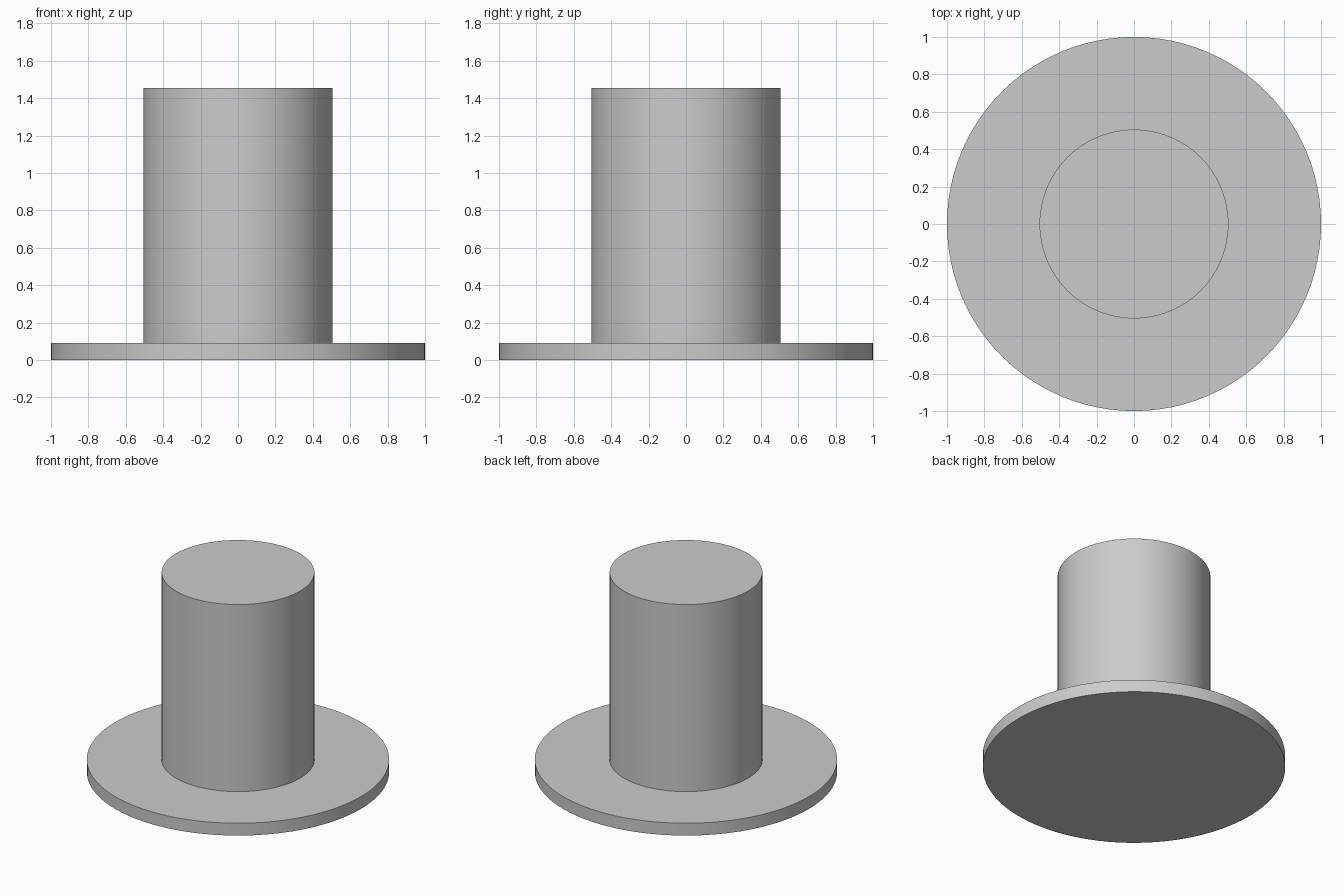
import bpy
import math

if "Cube" in bpy.data.objects:
    bpy.data.objects.remove(bpy.data.objects["Cube"], do_unlink=True)

# Single plain grey for the whole hat
grey = bpy.data.materials.new("plain grey")
grey.use_nodes = True
colour = (0.6, 0.6, 0.6, 1)
grey.diffuse_color = colour
grey.node_tree.nodes["Principled BSDF"].inputs["Base Color"].default_value = colour

BRIM_HEIGHT = 0.09
TOTAL_HEIGHT = 1.455


def disc(name, radius, bottom, top):
    """Upright capped cylinder between two heights."""
    bpy.ops.mesh.primitive_cylinder_add(
        vertices=96, radius=radius, depth=top - bottom,
        location=(0, 0, (bottom + top) / 2))
    part = bpy.context.object
    part.name = name
    part.data.materials.append(grey)
    bpy.ops.object.shade_smooth_by_angle(angle=math.radians(30))
    return part


# Wide flat brim with the tall crown standing on it
disc("brim", 1.0, 0, BRIM_HEIGHT)
disc("crown", 0.505, BRIM_HEIGHT, TOTAL_HEIGHT)
